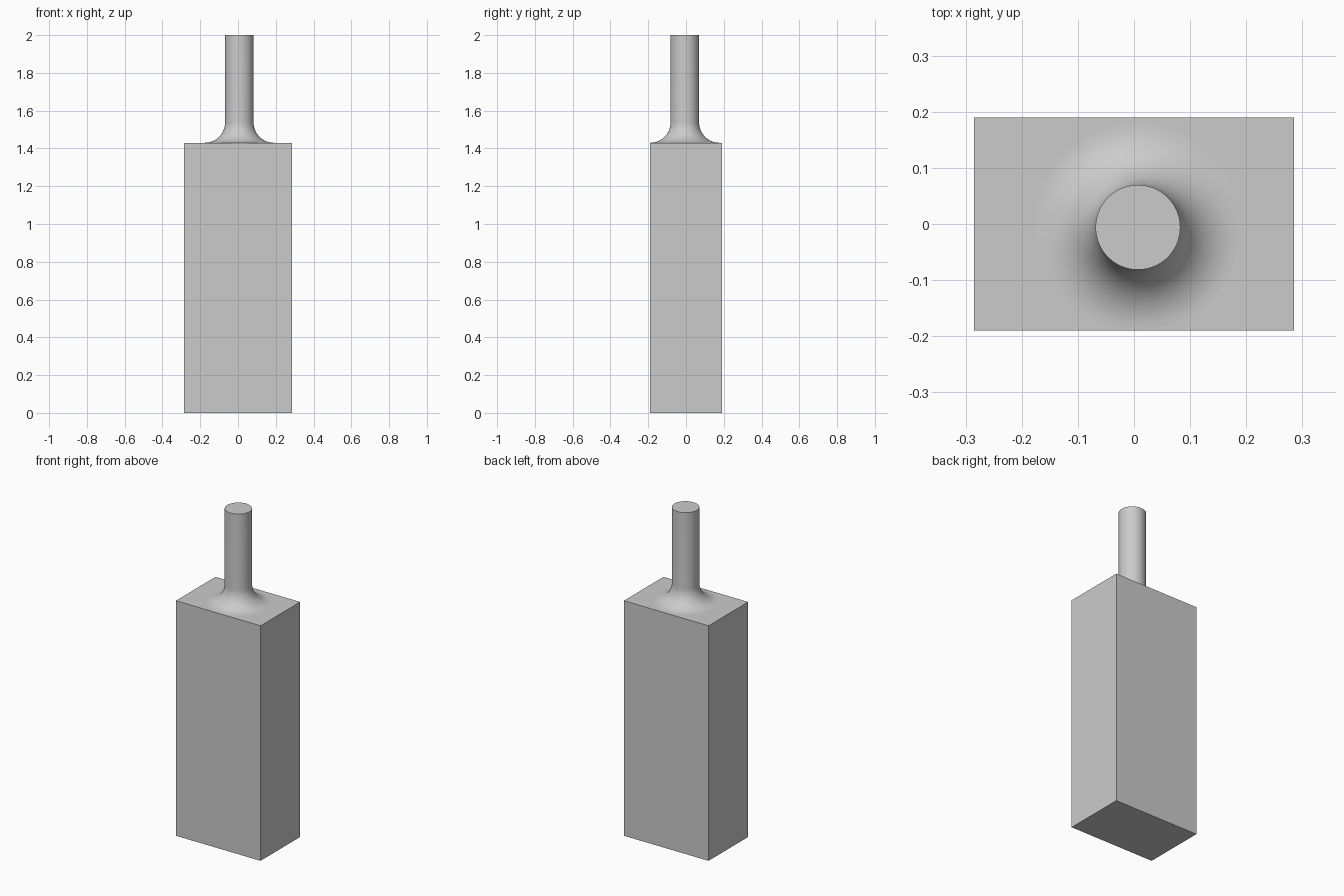
import bpy
import bmesh
from math import sin, cos, pi, radians
from mathutils import Matrix, Vector

if "Cube" in bpy.data.objects:
    bpy.data.objects.remove(bpy.data.objects["Cube"], do_unlink=True)

WIDTH, DEPTH, BODY_TOP, TOP = 0.57, 0.38, 1.43, 2.0
STEM_X, STEM_Y, STEM_R, FILLET = 0.007, -0.006, 0.0755, 0.108

grey = bpy.data.materials.new("plain grey")
grey.use_nodes = True
colour = (0.6, 0.6, 0.6, 1)
grey.diffuse_color = colour
grey.node_tree.nodes["Principled BSDF"].inputs["Base Color"].default_value = colour


def add_object(name, bm):
    mesh = bpy.data.meshes.new(name)
    bmesh.ops.recalc_face_normals(bm, faces=bm.faces)
    bm.to_mesh(mesh)
    bm.free()
    mesh.materials.append(grey)
    obj = bpy.data.objects.new(name, mesh)
    bpy.context.collection.objects.link(obj)
    return obj


# Rectangular block
bm = bmesh.new()
bmesh.ops.create_cube(bm, size=1, matrix=Matrix.Translation((0, 0, BODY_TOP / 2))
                      @ Matrix.Diagonal((WIDTH, DEPTH, BODY_TOP, 1)))
add_object("block", bm)

# Round stem with a concave fillet flaring onto the block
STEPS, SIDES = 16, 96
profile = []
for i in range(STEPS + 1):
    a = pi / 2 * i / STEPS
    profile.append((STEM_R + FILLET * (1 - sin(a)), BODY_TOP + FILLET * (1 - cos(a))))
profile.append((STEM_R, TOP))

bm = bmesh.new()
rings = []
for r, z in profile:
    rings.append([bm.verts.new(Vector((STEM_X + r * cos(2 * pi * k / SIDES),
                                       STEM_Y + r * sin(2 * pi * k / SIDES), z)))
                  for k in range(SIDES)])
for low, high in zip(rings, rings[1:]):
    for k in range(SIDES):
        n = (k + 1) % SIDES
        bm.faces.new((low[k], low[n], high[n], high[k]))
bm.faces.new(rings[-1])
stem = add_object("stem", bm)

bpy.ops.object.select_all(action="DESELECT")
stem.select_set(True)
bpy.context.view_layer.objects.active = stem
bpy.ops.object.shade_smooth_by_angle(angle=radians(30))
